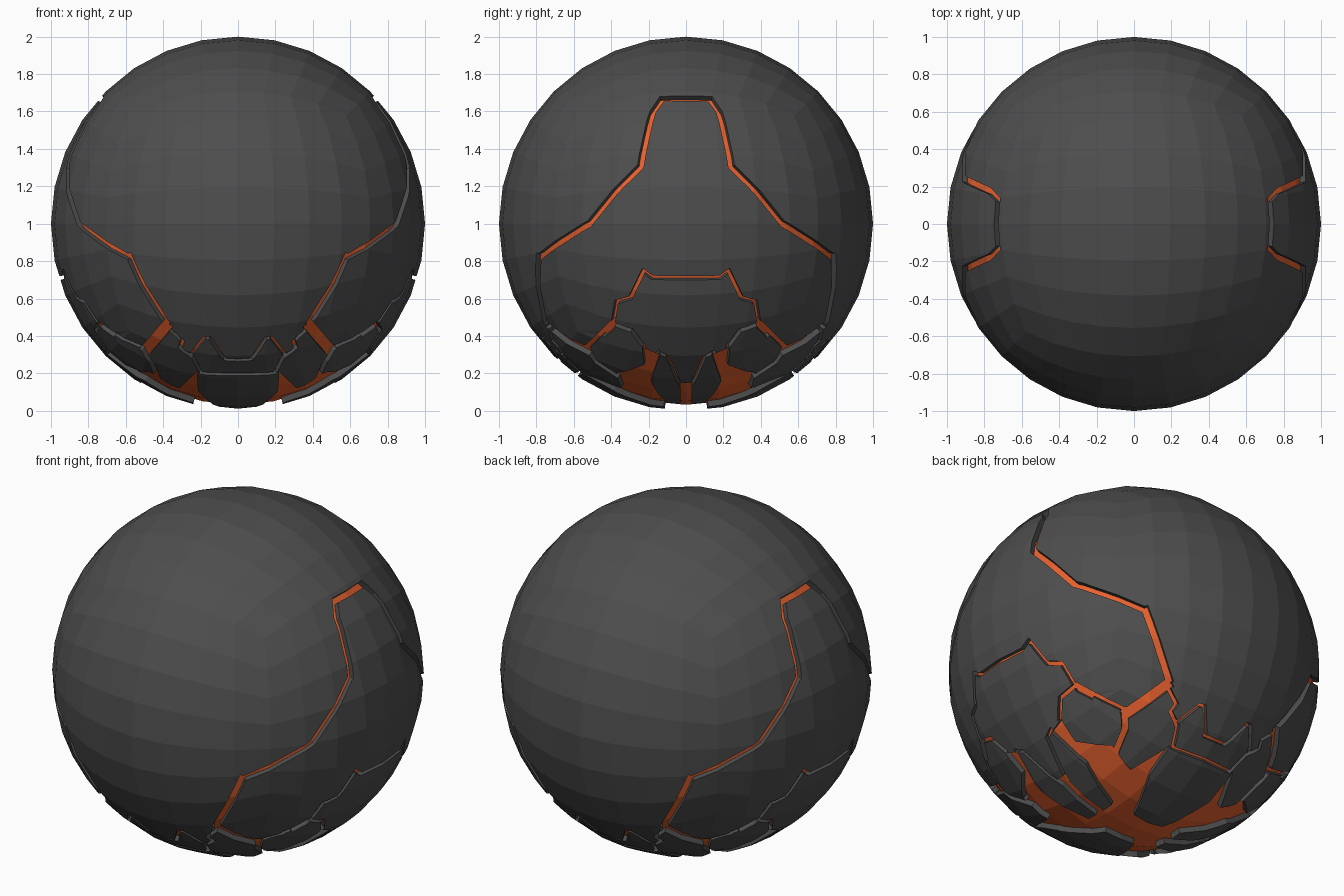
import bpy, bmesh, math
from mathutils import Vector

if "Cube" in bpy.data.objects:
    bpy.data.objects.remove(bpy.data.objects["Cube"])


def material(name, rgb):
    m = bpy.data.materials.new(name)
    m.diffuse_color = (*rgb, 1)
    m.use_nodes = True
    m.node_tree.nodes["Principled BSDF"].inputs["Base Color"].default_value = m.diffuse_color
    return m


GREY = material("dark grey", (0.075, 0.075, 0.075))
ORANGE = material("orange", (0.8, 0.12, 0.028))


def add_object(name, bm, mat):
    me = bpy.data.meshes.new(name)
    bm.to_mesh(me)
    bm.free()
    ob = bpy.data.objects.new(name, me)
    me.materials.append(mat)
    bpy.context.collection.objects.link(ob)
    return ob


def quad_ball(bm, r, inward=False):
    # evenly spaced cube-sphere, 32 facets around
    tmp = bmesh.new()
    bmesh.ops.create_cube(tmp, size=2)
    bmesh.ops.subdivide_edges(tmp, edges=tmp.edges[:], cuts=7, use_grid_fill=True)
    for v in tmp.verts:
        v.co = Vector([math.tan(c * math.pi / 4) for c in v.co]).normalized() * r
    if inward:
        bmesh.ops.reverse_faces(tmp, faces=tmp.faces[:])
    me = bpy.data.meshes.new("tmp")
    tmp.to_mesh(me)
    tmp.free()
    bm.from_mesh(me)
    bpy.data.meshes.remove(me)


# Points on the unit ball, given in the side, front or bottom view
def depth(a, b):
    return math.sqrt(max(0.0, 1 - a * a - b * b))


def side(y, z):
    return Vector((depth(y, z - 1), y, z - 1))


def front(x, z):
    return Vector((x, depth(x, z - 1), z - 1))


def below(x, y):
    return Vector((x, y, -depth(x, y)))


def loft(rings):
    # closed solid through successive rings of points
    bm = bmesh.new()
    vs = [[bm.verts.new(p) for p in ring] for ring in rings]
    n = len(rings[0])
    for a, b in zip(vs, vs[1:]):
        for i in range(n):
            j = (i + 1) % n
            bm.faces.new((a[i], a[j], b[j], b[i]))
    bm.faces.new(vs[0][::-1])
    bm.faces.new(vs[-1])
    bmesh.ops.recalc_face_normals(bm, faces=bm.faces[:])
    return bm


# Hollow outer shell
bm = bmesh.new()
quad_ball(bm, 1.0)
quad_ball(bm, 0.95, True)
shell = add_object("outer_shell_panels", bm, GREY)


def cut_shell(bm):
    cutter = add_object("seam_cutter", bm, GREY)
    mod = shell.modifiers.new("cut", 'BOOLEAN')
    mod.operation = 'DIFFERENCE'
    mod.solver = 'EXACT'
    mod.object = cutter
    dg = bpy.context.evaluated_depsgraph_get()
    mesh = bpy.data.meshes.new_from_object(shell.evaluated_get(dg))
    shell.modifiers.clear()
    shell.data = mesh
    bpy.data.objects.remove(cutter)


def groove(view, width, *path):
    # radial slot following a mitred path over the ball
    p = [view(*q) for q in path]
    d = [(b - a).normalized() for a, b in zip(p, p[1:])]
    rings = []
    for c, d1, d2 in zip(p, d[:1] + d, d + d[-1:]):
        t = d1 + d2
        w = c.cross(t).normalized() * width / max(1.2, t.length)
        if c is p[0]:
            c = c - d2 * width * 0.4
        elif c is p[-1]:
            c = c + d1 * width * 0.4
        rings.append([(c - w) * 0.9, (c + w) * 0.9, (c + w) * 1.12, (c - w) * 1.12])
    cut_shell(loft(rings))


def opening(*outline):
    # radial opening in the underside
    p = [below(*q) for q in outline]
    cut_shell(loft([[v * (h / -v.z) for v in p] for h in (0.5, 1.5)]))


# Main side seam, running down to the front
groove(side, .035, (-.06, 1.67), (.13, 1.67), (.18, 1.6), (.245, 1.31), (.52, 1), (.79, .82))
groove(front, .04, (.585, .825), (.385, .47))
# Lower side panel seam
groove(side, .022, (-.06, .71), (.18, .71), (.23, .745), (.30, .6), (.375, .58), (.395, .44), (.44, .4))
# Wide opening under the ball, between finger, hexagon and end panels
opening((-.05, -.05), (.24, -.05), (.24, .1), (.5, .19), (.7, .14), (.71, .235), (.607, .226),
        (.469, .373), (.317, .346), (.22, .57), (.215, .39), (.1, .12), (-.05, .11))
# Finger panel edges
groove(below, .06, (.2, 0), (.5, 0))
groove(below, .02, (.49, .025), (.695, .1), (.71, .15))
# Seams round the hexagon panel
groove(below, .035, (.43, .35), (.465, .48), (.52, .535))
groove(below, .025, (.52, .535), (.745, .4), (.765, .29), (.715, .225))
groove(below, .06, (.5, .53), (.385, .74))
# Stepped clips at front and back
groove(front, .022, (.38, .44), (.30, .37), (.31, .335), (.24, .28), (.2, .2))
groove(front, .02, (-.05, .27), (.07, .27), (.15, .385), (.18, .385), (.25, .3))
groove(front, .022, (-.05, .195), (.2, .2))

# Keep one quarter and mirror it to the other three
bm = bmesh.new()
bm.from_mesh(shell.data)
for n in ((1, 0, 0), (0, 1, 0)):
    bmesh.ops.bisect_plane(bm, geom=bm.verts[:] + bm.edges[:] + bm.faces[:], dist=1e-5,
                           plane_co=(0, 0, 0), plane_no=n, clear_inner=True)
for f in bm.faces:
    f.material_index = 0
    f.smooth = False
bm.to_mesh(shell.data)
bm.free()
mir = shell.modifiers.new("mirror", 'MIRROR')
mir.use_axis = (True, True, False)
shell.location.z = 1

# Glowing inner core
bm = bmesh.new()
quad_ball(bm, 0.968)
core = add_object("inner_core", bm, ORANGE)
core.location.z = 1
